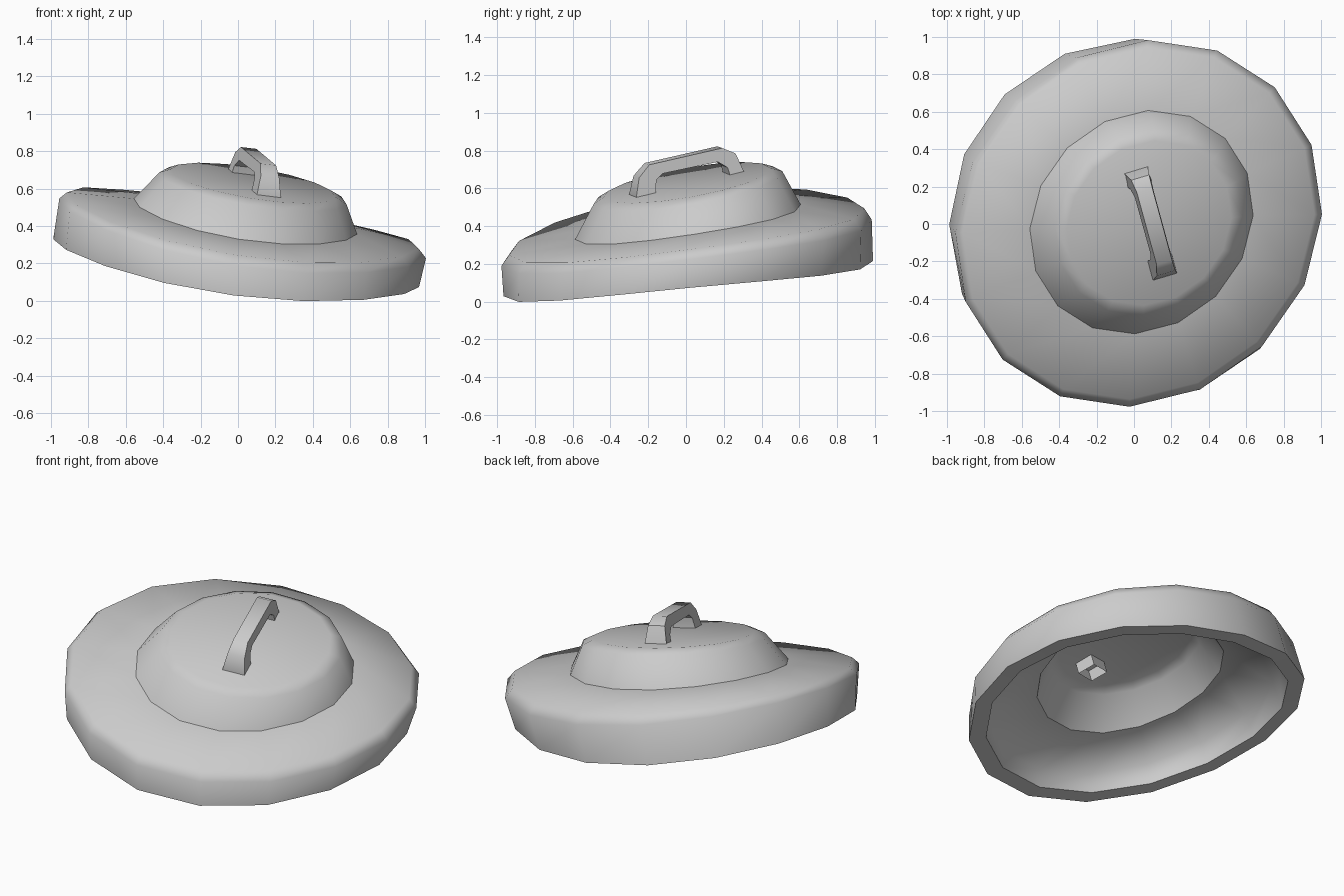
import bpy
import bmesh
import math
from mathutils import Vector

cube = bpy.data.objects.get("Cube")
if cube:
    bpy.data.objects.remove(cube, do_unlink=True)

SIDES = 16

grey = bpy.data.materials.new("dull_grey_metal")
grey.use_nodes = True
COLOUR = (0.6, 0.6, 0.6, 1)
grey.diffuse_color = COLOUR
grey.node_tree.nodes["Principled BSDF"].inputs["Base Color"].default_value = COLOUR


def finish(name, bm):
    mesh = bpy.data.meshes.new(name)
    bm.to_mesh(mesh)
    bm.free()
    obj = bpy.data.objects.new(name, mesh)
    bpy.context.collection.objects.link(obj)
    mesh.materials.append(grey)
    return obj


def ring(bm, cx, cy, radius, height, tilt_x, tilt_y, bend, stretch):
    """A tilted ring, bent out of its plane and stretched along one diagonal."""
    verts = []
    for i in range(SIDES):
        t = math.tau * i / SIDES
        c, s = math.cos(t), math.sin(t)
        z = height + tilt_x * c + tilt_y * s + bend * math.cos(2 * t)
        x = cx + radius * (c + stretch * s)
        y = cy + radius * (s + stretch * c)
        verts.append(bm.verts.new((x, y, z)))
    return verts


# Lid: a bent sheet, run from the inside of the crown down to the rim,
# then up the outside over skirt, rounded shoulder, brim and crown
# Each row: centre x, centre y, radius, height, x tilt, y tilt, bend, stretch
INSIDE = [
    (0.07, 0.01, 0.41, 0.575, -0.07, 0.074, 0.0, 0.06),
    (0.07, 0.015, 0.465, 0.545, -0.078, 0.081, 0.0, 0.06),
    (0.04, 0.015, 0.57, 0.375, -0.09, 0.088, 0.015, 0.06),
    (0.02, 0.01, 0.88, 0.305, -0.133, 0.11, 0.032, 0.05),
    (-0.01, 0.015, 0.88, 0.162, -0.116, 0.084, 0.037, 0.015),
]
OUTSIDE = [
    (-0.01, 0.012, 0.978, 0.162, -0.128, 0.093, 0.04, 0.015),
    (0.025, 0.003, 0.98, 0.35, -0.16, 0.122, 0.038, 0.05),
    (0.025, 0.003, 0.94, 0.4, -0.15, 0.124, 0.03, 0.05),
    (0.04, 0.01, 0.597, 0.437, -0.095, 0.0925, 0.015, 0.06),
    (0.08, 0.01, 0.5, 0.602, -0.085, 0.088, 0.0, 0.06),
    (0.08, 0.005, 0.44, 0.63, -0.075, 0.079, 0.0, 0.06),
]
bm = bmesh.new()
inner = [ring(bm, *row) for row in INSIDE]
outer = [ring(bm, *row) for row in OUTSIDE]
rings = inner + outer
for low, high in zip(rings, rings[1:]):
    for i in range(SIDES):
        j = (i + 1) % SIDES
        bm.faces.new((low[i], low[j], high[j], high[i]))
bm.faces.new(reversed(rings[0]))
bm.faces.new(rings[-1])
for face in bm.faces:
    face.smooth = True
# Creases along both rim edges and where the crown meets the brim
for loop in (inner[2], inner[-1], outer[0], outer[3]):
    for i in range(SIDES):
        bm.edges.get((loop[i - 1], loop[i])).smooth = False
finish("lid", bm)

# Handle: a tapering bracket profile standing on the crown, front leg driven through
front_foot = Vector((0.165, -0.283, 0.555))
back_foot = Vector((0.01, 0.285, 0.685))
along = (back_foot - front_foot).normalized()
up = Vector((0.17, -0.18, 1))
up = (up - along * up.dot(along)).normalized()
across = along.cross(up)
PROFILE = [
    (0, -0.12), (0, 0), (0.04, 0.1), (0.11, 0.155), (0.52, 0.155),
    (0.585, 0.112), (0.61, 0), (0.61, -0.05), (0.53, -0.05), (0.53, 0),
    (0.525, 0.05), (0.48, 0.09), (0.17, 0.095), (0.13, 0.07), (0.11, 0), (0.11, -0.12),
]


def half_width(h):
    return 0.068 - 0.16 * max(h, 0)


bm = bmesh.new()
sides = [
    [bm.verts.new(front_foot + along * u + up * h + across * side * half_width(h))
     for u, h in PROFILE]
    for side in (-1, 1)
]
for loop in sides:
    bm.faces.new(loop)
# The strip around the bracket leaves the front leg open underneath
for i in range(len(PROFILE) - 1):
    bm.faces.new((sides[0][i], sides[0][i + 1], sides[1][i + 1], sides[1][i]))
bmesh.ops.recalc_face_normals(bm, faces=bm.faces)
handle = finish("handle", bm)
bpy.ops.object.select_all(action="DESELECT")
handle.select_set(True)
bpy.context.view_layer.objects.active = handle
bpy.ops.object.shade_smooth_by_angle(angle=math.radians(40))
